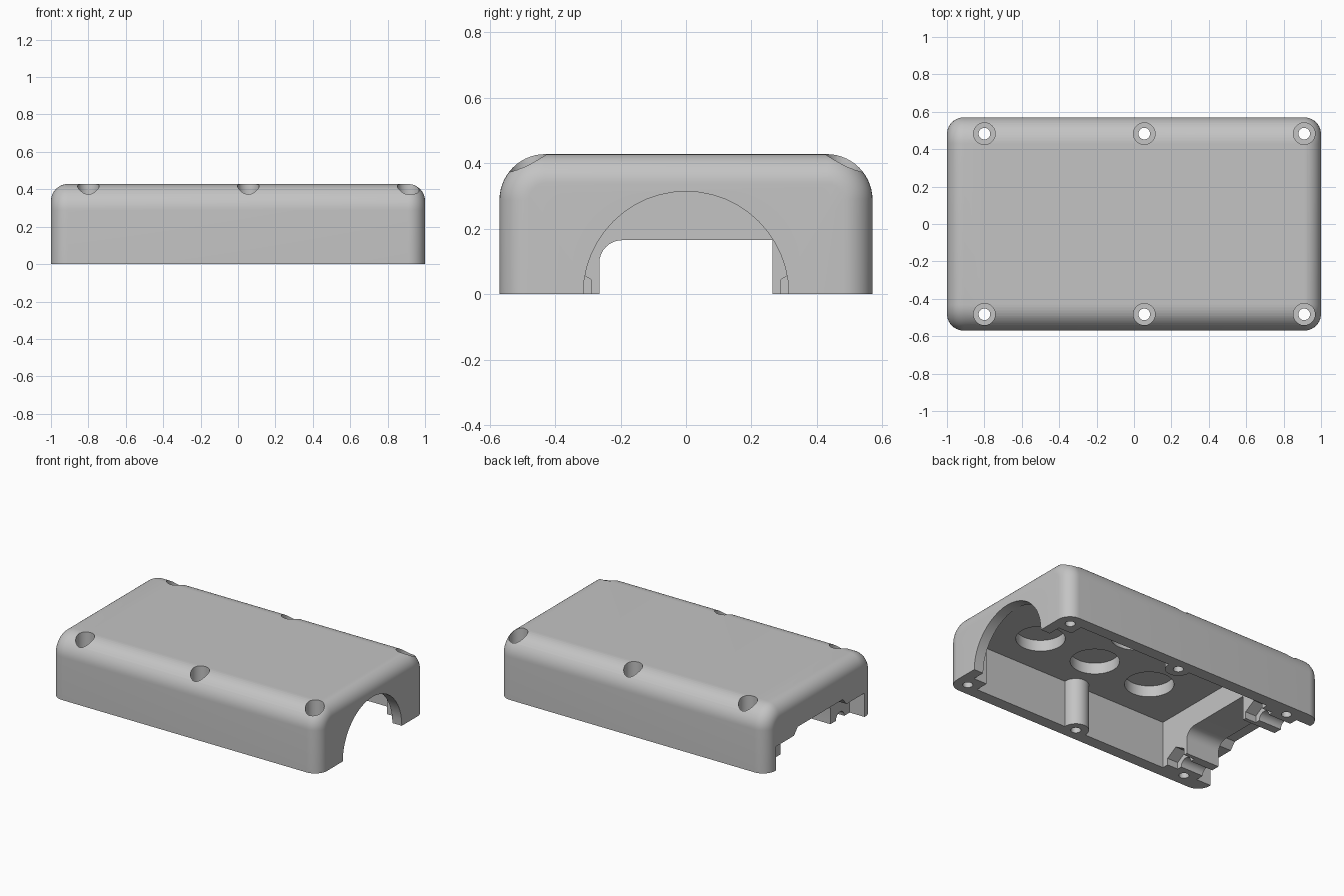
import bpy, bmesh
from math import sin, cos, pi, radians

if "Cube" in bpy.data.objects:
    bpy.data.objects.remove(bpy.data.objects["Cube"], do_unlink=True)

grey = bpy.data.materials.new("plain_grey")
grey.use_nodes = True
grey.diffuse_color = (0.55, 0.55, 0.55, 1)
grey.node_tree.nodes["Principled BSDF"].inputs["Base Color"].default_value = grey.diffuse_color

HALF_Y, TOP, CEILING, WALL_Y = 0.57, 0.428, 0.316, 0.49
SIDE_R, END_R = 0.14, 0.09
HOLE_X, HOLE_Y = (-0.8, 0.055, 0.91), 0.483


def finish(name, bm):
    bmesh.ops.recalc_face_normals(bm, faces=bm.faces)
    mesh = bpy.data.meshes.new(name)
    bm.to_mesh(mesh)
    bm.free()
    mesh.materials.append(grey)
    obj = bpy.data.objects.new(name, mesh)
    bpy.context.collection.objects.link(obj)
    return obj


def loft(name, stations):
    """Skin a list of (x, [(y, z), ...]) cross-sections and cap the ends."""
    bm = bmesh.new()
    rings = [[bm.verts.new((x, y, z)) for y, z in pts] for x, pts in stations]
    n = len(rings[0])
    for a, b in zip(rings, rings[1:]):
        for i in range(n):
            j = (i + 1) % n
            bm.faces.new((a[i], a[j], b[j], b[i]))
    bm.faces.new(rings[0])
    bm.faces.new(rings[-1])
    return finish(name, bm)


def prism(name, pts, x0, x1):
    return loft(name, [(x0, pts), (x1, pts)])


def box(name, x0, x1, y0, y1, z0, z1):
    return prism(name, [(y0, z0), (y1, z0), (y1, z1), (y0, z1)], x0, x1)


def circle(y, z, r, sides):
    """Ring with a point at the top."""
    return [(y + r * sin(2 * pi * i / sides), z + r * cos(2 * pi * i / sides)) for i in range(sides)]


def post(name, x, y, r, z0, z1, sides=48):
    bm = bmesh.new()
    bmesh.ops.create_cone(bm, cap_ends=True, segments=sides, radius1=r, radius2=r, depth=z1 - z0)
    bmesh.ops.translate(bm, verts=bm.verts, vec=(x, y, (z0 + z1) / 2))
    return finish(name, bm)


def cut(target, tool):
    mod = target.modifiers.new("cut", 'BOOLEAN')
    mod.operation, mod.solver, mod.object = 'DIFFERENCE', 'EXACT', tool
    bpy.context.view_layer.objects.active = target
    bpy.ops.object.modifier_apply(modifier=mod.name)
    bpy.data.objects.remove(tool, do_unlink=True)


def section(inset):
    """Outer cross-section with rounded shoulders, shrunk by inset."""
    w, h, r = HALF_Y - inset, TOP - inset, SIDE_R - inset
    arc = [(w - r + r * cos(a), h - r + r * sin(a)) for a in (pi / 2 * i / 14 for i in range(15))]
    return [(w, 0)] + arc + [(-y, z) for y, z in reversed(arc)] + [(-w, 0)]


# Outer housing with rounded ends
steps = [pi / 2 * i / 10 for i in range(11)]
right = [(-1 + END_R * (1 - sin(a)), section(END_R * (1 - cos(a)))) for a in reversed(steps)]
left = [(-x, pts) for x, pts in reversed(right)]
housing = loft("housing", right + left)

# Hollow, leaving the screw posts standing
cavity = box("cavity", -0.64, 0.93, -WALL_Y, WALL_Y, -0.1, CEILING)
for s in (-1, 1):
    y = s * HOLE_Y
    cut(cavity, post("post_space", HOLE_X[1], y, 0.08, -0.2, 0.5))
    cut(cavity, box("corner_space", 0.83, 1.1, min(s * 0.4, s * 0.6), max(s * 0.4, s * 0.6), -0.2, 0.5))
cut(housing, cavity)

# Round opening in one end
cut(housing, prism("arch", circle(0, 0, 0.314, 48), 0.8, 1.1))

# Channel with one rounded corner, and wide stepped recess, at the other end
bend = [(-0.195 - 0.07 * cos(a), 0.095 + 0.07 * sin(a)) for a in (pi / 2 * i / 8 for i in range(9))]
cut(housing, prism("channel", [(-0.265, -0.1)] + bend + [(0.265, 0.165), (0.265, -0.1)], -1.1, -0.6))
half = [(0.47, -0.1), (0.47, 0.16), (0.28, 0.16), (0.24, 0.205)]
cut(housing, prism("recess", half + [(-y, z) for y, z in reversed(half)], -1.1, -0.89))

for s in (-1, 1):
    # Nut pocket and bolt groove
    cut(housing, prism("nut_pocket", circle(s * 0.368, 0, 0.09, 6), -0.72, -0.6))
    cut(housing, prism("bolt_groove", circle(s * 0.368, 0, 0.045, 24), -1.0, -0.68))
    # Round pockets sunk into the ceiling
    for x in (-0.28, 0.15, 0.58):
        cut(housing, post("ceiling_pocket", x, s * 0.19, 0.15, 0.2, CEILING + 0.075))
    # Screw holes with wide head spaces
    for x in HOLE_X:
        cut(housing, post("screw_hole", x, s * HOLE_Y, 0.031, -0.1, 0.6, 32))
        cut(housing, post("screw_head_space", x, s * HOLE_Y, 0.058, 0.28, 0.6))

bpy.ops.object.select_all(action='DESELECT')
housing.select_set(True)
bpy.context.view_layer.objects.active = housing
bpy.ops.object.shade_smooth_by_angle(angle=radians(30))
